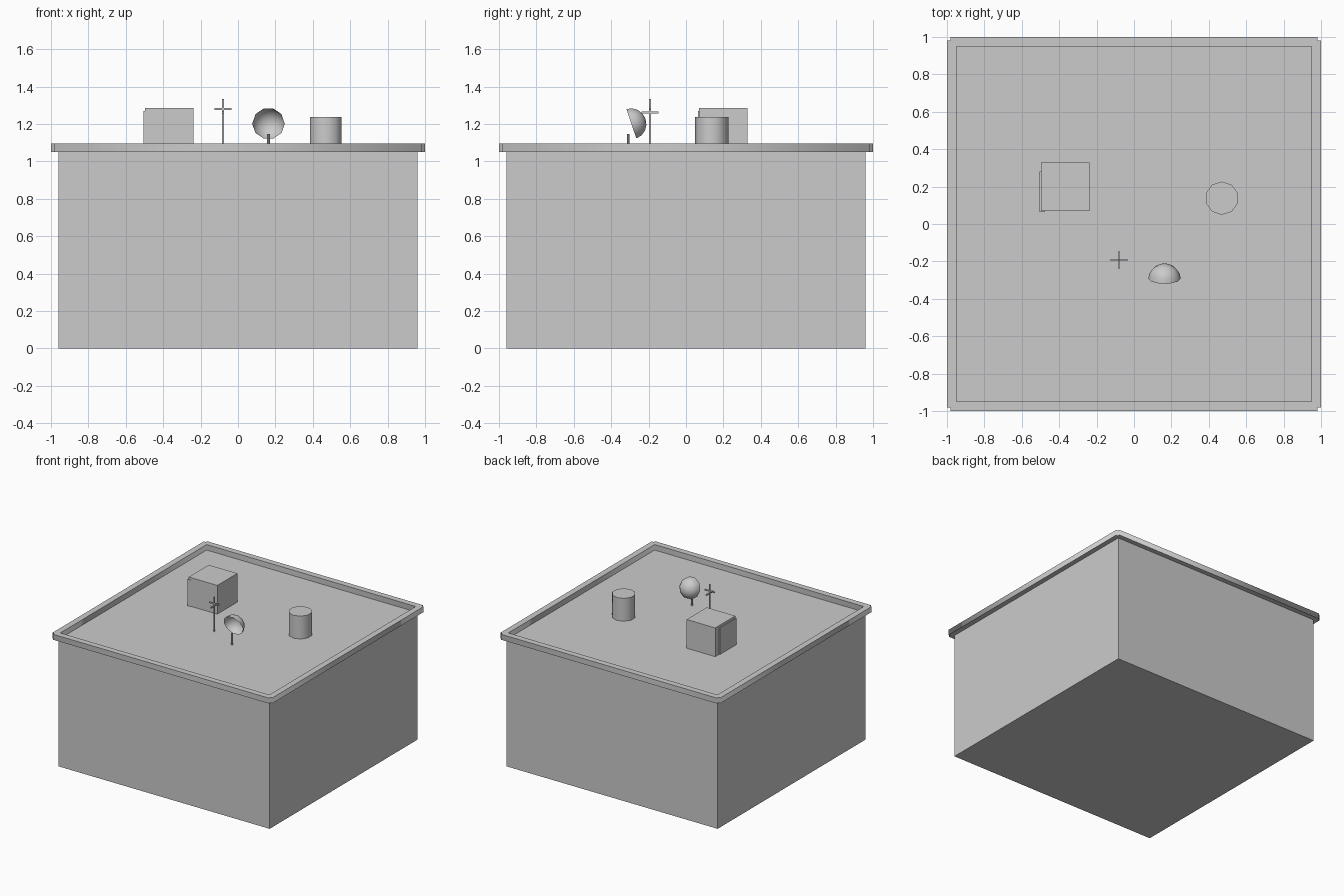
import bpy, bmesh, math
from mathutils import Matrix, Vector

if "Cube" in bpy.data.objects:
    bpy.data.objects.remove(bpy.data.objects["Cube"])


def add_mesh(name, bm, smooth=False):
    bmesh.ops.recalc_face_normals(bm, faces=bm.faces)
    me = bpy.data.meshes.new(name)
    bm.to_mesh(me)
    bm.free()
    ob = bpy.data.objects.new(name, me)
    bpy.context.collection.objects.link(ob)
    if smooth:
        bpy.ops.object.select_all(action='DESELECT')
        ob.select_set(True)
        bpy.context.view_layer.objects.active = ob
        bpy.ops.object.shade_smooth_by_angle(angle=math.radians(40))
    return ob


def box(name, lo, hi):
    lo, hi = Vector(lo), Vector(hi)
    bm = bmesh.new()
    bmesh.ops.create_cube(bm, size=1, matrix=Matrix.Translation((lo + hi) / 2)
                          @ Matrix.Diagonal((*(hi - lo), 1)))
    return add_mesh(name, bm)


def cylinder(name, center, r, z0, z1, sides):
    bm = bmesh.new()
    bmesh.ops.create_cone(bm, cap_ends=True, segments=sides, radius1=r, radius2=r,
                          depth=z1 - z0,
                          matrix=Matrix.Translation((*center, (z0 + z1) / 2)))
    return add_mesh(name, bm, True)


ROOF, RIM = 1.05, 1.095

# Building body
box("building_body", (-0.96, -0.96, 0), (0.96, 0.96, ROOF))

# Parapet: notched outer outline with a square hole, extruded
n, i = 0.982, 0.95
quarter = [(1, -n), (1, n), (n, n)]
outer = []
for k in range(4):
    c, s = round(math.cos(k * math.pi / 2)), round(math.sin(k * math.pi / 2))
    outer += [(x * c - y * s, x * s + y * c) for x, y in quarter]
inner = [(i, -i), (i, i), (-i, i), (-i, -i)]
cu = bpy.data.curves.new("parapet_outline", 'CURVE')
cu.dimensions, cu.fill_mode, cu.extrude = '2D', 'BOTH', (RIM - ROOF) / 2
for pts in (outer, inner):
    sp = cu.splines.new('POLY')
    sp.points.add(len(pts) - 1)
    for p, (x, y) in zip(sp.points, pts):
        p.co = (x, y, 0, 1)
    sp.use_cyclic_u = True
tmp = bpy.data.objects.new("parapet_outline", cu)
bpy.context.collection.objects.link(tmp)
bm = bmesh.new()
bm.from_mesh(bpy.data.meshes.new_from_object(tmp))
bpy.data.objects.remove(tmp)
bmesh.ops.remove_doubles(bm, verts=bm.verts, dist=1e-5)
bmesh.ops.translate(bm, verts=bm.verts, vec=(0, 0, (ROOF + RIM) / 2))
add_mesh("parapet", bm)

# Stair hut with its door panel
box("stair_hut", (-0.497, 0.07, ROOF), (-0.237, 0.33, 1.286))
box("hut_door", (-0.504, 0.065, ROOF), (-0.475, 0.28, 1.268))

# Water tank
cylinder("water_tank", (0.47, 0.138), 0.089, ROOF, 1.238, 10)

# Antenna mast and two crossed bars
ax, ay, t = -0.081, -0.192, 0.005
box("antenna_mast", (ax - t, ay - t, ROOF), (ax + t, ay + t, 1.334))
box("antenna_bar_x", (ax - 0.045, ay - t, 1.274), (ax + 0.045, ay + t, 1.284))
box("antenna_bar_y", (ax - t, ay - 0.045, 1.257), (ax + t, ay + 0.045, 1.267))

# Satellite dish: open bowl spun from an arc, tilted to face forward
r, depth, rings = 0.087, 0.08, 4
bm = bmesh.new()
arc = []
for k in range(rings + 1):
    a = k / rings * math.pi / 2
    arc.append(bm.verts.new((r * math.cos(a), 0, depth * math.sin(a))))
edges = [bm.edges.new(e) for e in zip(arc, arc[1:])]
bmesh.ops.spin(bm, geom=arc + edges, cent=(0, 0, 0), axis=(0, 0, 1),
               angle=2 * math.pi, steps=10)
bmesh.ops.remove_doubles(bm, verts=bm.verts, dist=1e-4)
tilt = Matrix.Rotation(-math.radians(71.4), 4, 'X')
bmesh.ops.transform(bm, verts=bm.verts,
                    matrix=Matrix.Translation((0.163, -0.292, 1.201)) @ tilt)
add_mesh("dish_bowl", bm, True)
cylinder("dish_stand", (0.163, -0.309), 0.007, ROOF, 1.147, 8)
